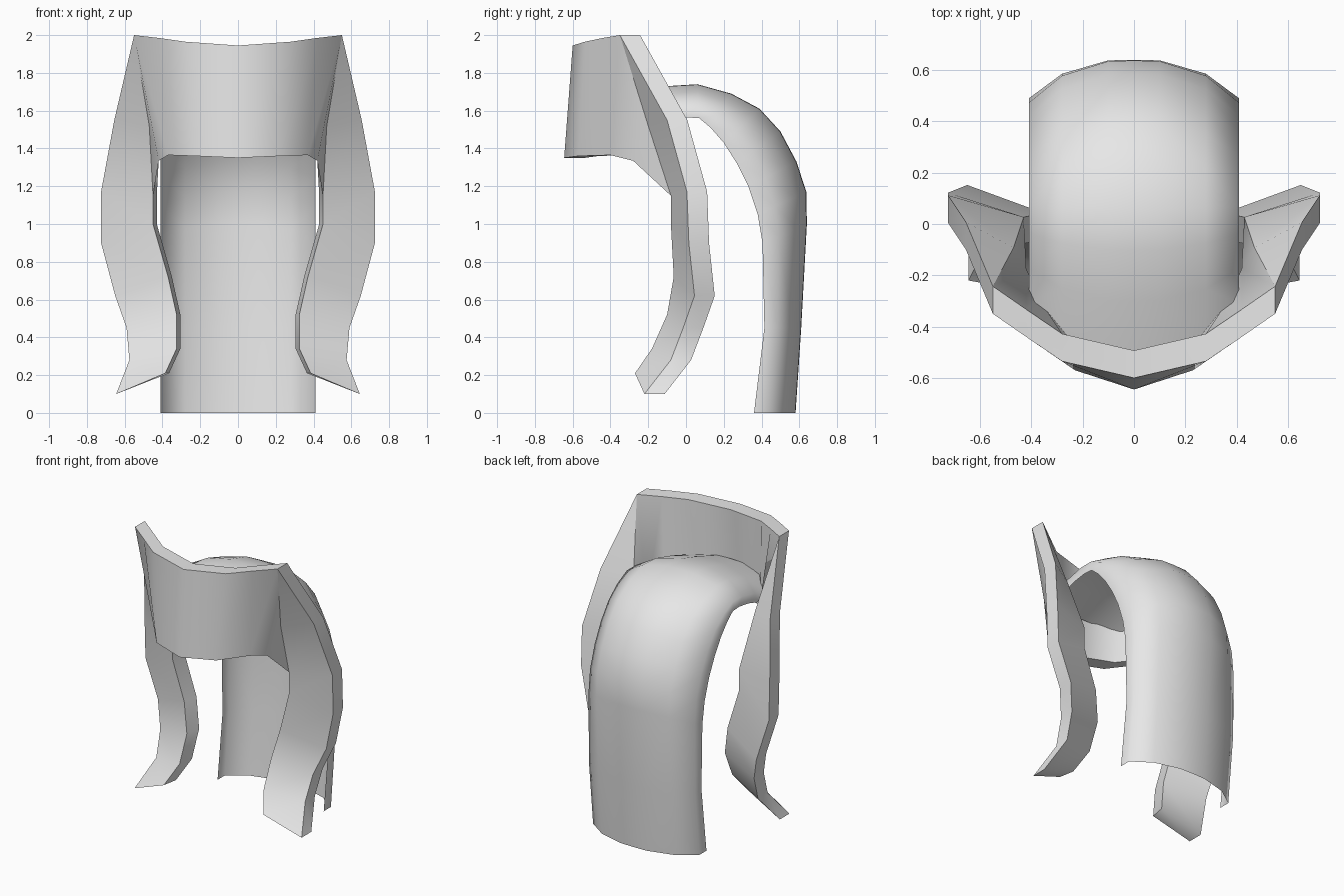
import bpy

if "Cube" in bpy.data.objects:
    bpy.data.objects.remove(bpy.data.objects["Cube"])

mat = bpy.data.materials.new("plain_grey")
mat.diffuse_color = (0.8, 0.8, 0.8, 1)
mat.use_nodes = True
mat.node_tree.nodes["Principled BSDF"].inputs["Base Color"].default_value = mat.diffuse_color


def make_part(name, verts, faces, angle):
    """Half mesh on the +x side, mirrored over x = 0 and smooth shaded."""
    mesh = bpy.data.meshes.new(name)
    mesh.from_pydata(verts, [], faces)
    mesh.materials.append(mat)
    obj = bpy.data.objects.new(name, mesh)
    bpy.context.collection.objects.link(obj)
    mod = obj.modifiers.new("mirror", 'MIRROR')
    mod.use_clip = True
    mod.merge_threshold = 0.001
    bpy.ops.object.select_all(action='DESELECT')
    obj.select_set(True)
    bpy.context.view_layer.objects.active = obj
    bpy.ops.object.shade_smooth_by_angle(angle=angle)
    return obj


# --- Back sheet: centre line and side edge (y, z), blended by a cross-section
centre = [(.58, 0), (.61, .45), (.64, 1.0), (.637, 1.17), (.585, 1.33), (.5, 1.49),
          (.39, 1.61), (.24, 1.69), (.06, 1.74), (-.1, 1.73), (-.3, 1.67), (-.5, 1.6)]
edge = [(.36, 0), (.415, .45), (.405, .9), (.38, 1.05), (.33, 1.2), (.27, 1.32),
        (.2, 1.43), (.13, 1.51), (.07, 1.56), (0, 1.565), (-.1, 1.55), (-.2, 1.52)]
section = [(0, 1), (.1, .99), (.28, .77), (.41, .36), (.41, 0)]   # x, blend

verts, faces = [], []
for (cy, cz), (ey, ez) in zip(centre, edge):
    for x, w in section:
        verts.append((x, ey + (cy - ey) * w, ez + (cz - ez) * w))
n = len(section)
for i in range(len(centre) - 1):
    for j in range(n - 1):
        a = i * n + j
        faces.append((a, a + n, a + n + 1, a + 1))
make_part("back_sheet", verts, faces, 1.2)

# --- Front band with the two hanging side strips, one thick shell
top = [(0, -.6, 1.945), (.28, -.535, 1.965), (.42, -.44, 1.985), (.55, -.35, 2.0)]
bottom = [(0, -.645, 1.35), (.23, -.57, 1.36), (.37, -.4, 1.365), (.42, -.28, 1.335)]
outer = [(.655, -.1, 1.55), (.725, .005, 1.17), (.725, .015, .9), (.65, .045, .62),
         (.59, -.015, .45), (.575, -.08, .28), (.645, -.22, .1)]
inner = [(.47, -.2, 1.52), (.45, -.08, 1.15), (.45, -.08, 1.0), (.37, -.065, .72),
         (.325, -.1, .52), (.325, -.18, .34), (.385, -.27, .21)]
front = top + bottom + outer + inner
T, B, O, I = 0, 4, 8, 15

faces = [(B + j, B + j + 1, T + j + 1, T + j) for j in range(3)]
faces += [(B + 3, I + 1, I, T + 3), (I, O, T + 3)]
faces += [(I + k + 1, O + k + 1, O + k, I + k) for k in range(6)]

# back layer, then rim walls along every open edge except the mirror line
count = len(front)
back = [(x - (.02 if k > I else 0), y + .107, z) for k, (x, y, z) in enumerate(front)]
edges = {(f[i], f[(i + 1) % len(f)]) for f in faces for i in range(len(f))}
rim = [(b, a, a + count, b + count) for a, b in sorted(edges)
       if (b, a) not in edges and front[a][0] + front[b][0] > 0]
inside = [tuple(v + count for v in reversed(f)) for f in faces]
make_part("front_band_and_side_strips", front + back, faces + inside + rim, 0.8)
